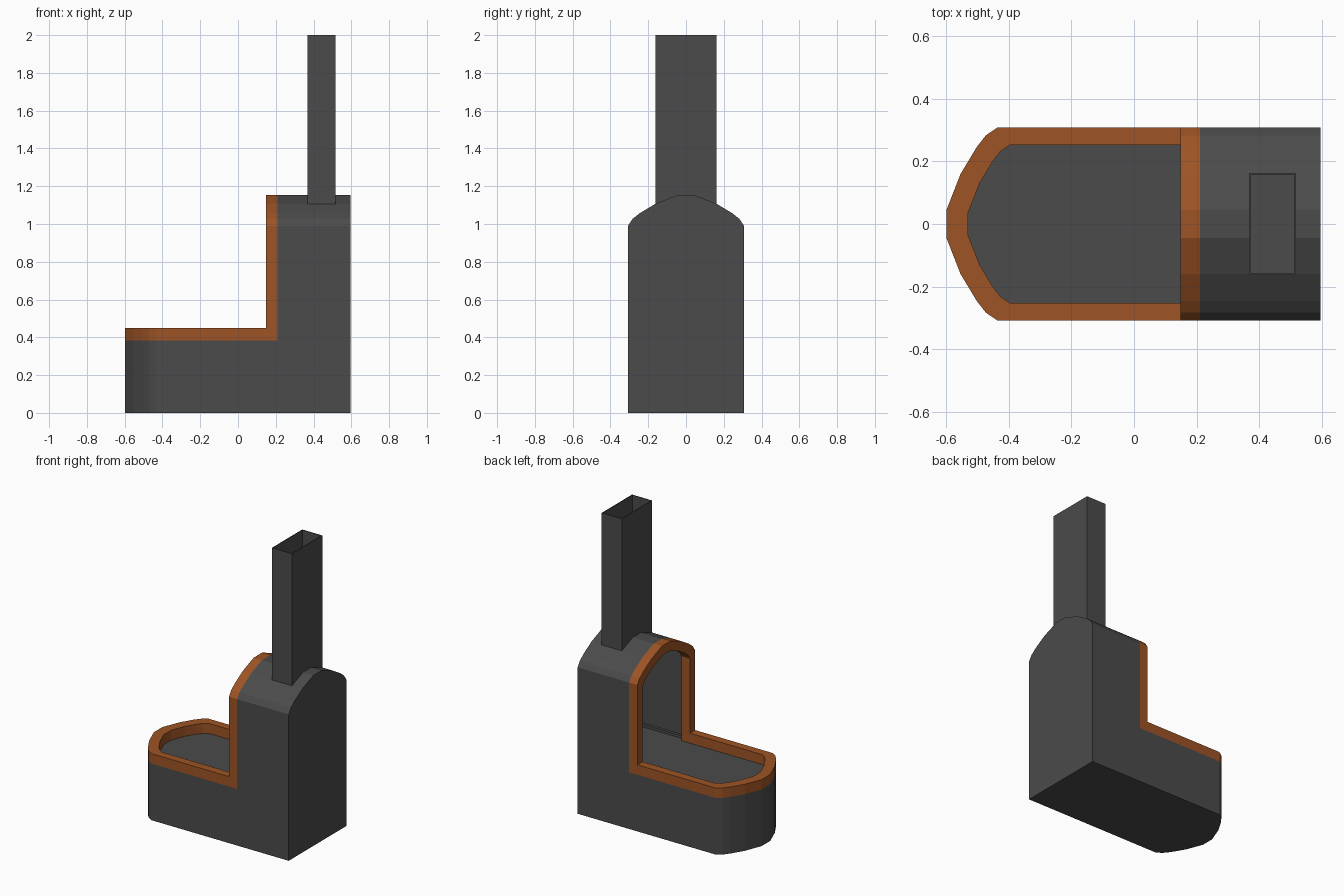
import bpy
import bmesh

cube = bpy.data.objects.get("Cube")
if cube:
    bpy.data.objects.remove(cube, do_unlink=True)


def material(name, colour):
    m = bpy.data.materials.new(name)
    m.use_nodes = True
    m.diffuse_color = colour
    m.node_tree.nodes["Principled BSDF"].inputs["Base Color"].default_value = colour
    return m


GREY = material("dark grey", (0.07, 0.07, 0.07, 1))
ORANGE = material("burnt orange", (0.34, 0.088, 0.018, 1))

# Half of the faceted arch shared by the nose and the roof: (half width, rise)
ARCH = [(0.308, 0), (0.283, 0.037), (0.245, 0.067), (0.16, 0.118), (0.045, 0.163)]


def outline(foot, spring, scale=1.0):
    """Arch outline with straight legs, running from one foot to the other."""
    half = [(ARCH[0][0] * scale, foot)]
    half += [(w * scale, spring + r * scale) for w, r in ARCH]
    return half + [(-w, v) for w, v in reversed(half)]


def upright(u, v, d):
    return (d, u, v)


def flat(u, v, d):
    return (-v, u, d)


def finish(name, bm, mat):
    bmesh.ops.recalc_face_normals(bm, faces=bm.faces)
    mesh = bpy.data.meshes.new(name)
    bm.to_mesh(mesh)
    bm.free()
    mesh.materials.append(mat)
    obj = bpy.data.objects.new(name, mesh)
    bpy.context.collection.objects.link(obj)
    return obj


def prism(name, pts, place, d0, d1, mat):
    bm = bmesh.new()
    a, b = [[bm.verts.new(place(u, v, d)) for u, v in pts] for d in (d0, d1)]
    bm.faces.new(a)
    bm.faces.new(b)
    for i in range(len(pts)):
        j = (i + 1) % len(pts)
        bm.faces.new((a[i], a[j], b[j], b[i]))
    return finish(name, bm, mat)


def band(name, outer, inner, place, d0, d1, mat):
    """Open arch-shaped strip between two outlines, given a depth."""
    bm = bmesh.new()
    rows = [[bm.verts.new(place(u, v, d)) for u, v in pts]
            for pts, d in ((outer, d0), (outer, d1), (inner, d1), (inner, d0))]
    for p, q in zip(rows, rows[1:] + rows[:1]):
        for i in range(len(outer) - 1):
            bm.faces.new((p[i], p[i + 1], q[i + 1], q[i]))
    for i in (0, -1):
        bm.faces.new([row[i] for row in rows])
    return finish(name, bm, mat)


def box(name, x0, x1, y0, y1, z0, z1, mat):
    pts = [(x0, y0), (x1, y0), (x1, y1), (x0, y1)]
    return prism(name, pts, lambda u, v, d: (u, v, d), z0, z1, mat)


X_BACK, X_FRAME, X_MOUTH = 0.595, 0.21, 0.148
Z_FLOOR, Z_SPRING = 0.383, 0.99

# Hearth base with rounded nose
prism("hearth_base", outline(-X_BACK, 0.435), flat, 0, Z_FLOOR, GREY)

# Raised rim around the hearth and arched frame round the mouth
band("hearth_rim", outline(-X_MOUTH, 0.435), outline(-X_MOUTH, 0.395, 0.82),
     flat, Z_FLOOR, 0.45, ORANGE)
band("mouth_frame", outline(Z_FLOOR, Z_SPRING), outline(Z_FLOOR, 0.955, 0.82),
     upright, X_MOUTH, X_FRAME, ORANGE)

# Hollow firebox with arched roof and closed back
firebox = band("firebox_shell", outline(Z_FLOOR, Z_SPRING),
               outline(Z_FLOOR, 0.985, 0.97), upright, X_FRAME, X_BACK - 0.01, GREY)
prism("firebox_back", outline(Z_FLOOR, Z_SPRING), upright, X_BACK - 0.01, X_BACK, GREY)
for side, s in (("left", 1), ("right", -1)):
    y0, y1 = sorted((s * 0.28, s * 0.3))
    box(side + "_inner_ledge", X_FRAME, X_BACK - 0.01, y0, y1, Z_FLOOR, 0.4, GREY)

# Flue opening through the roof
FX0, FX1, FY, WALL = 0.367, 0.517, 0.162, 0.005
cutter = box("flue_cutter", FX0 + WALL, FX1 - WALL, WALL - FY, FY - WALL, 1.0, 1.3, GREY)
cutter.hide_render = True
cutter.hide_viewport = True
cut = firebox.modifiers.new("flue_hole", "BOOLEAN")
cut.operation = "DIFFERENCE"
cut.solver = "EXACT"
cut.object = cutter

# Thin-walled chimney, open at the top
for name, x0, x1, y0, y1 in (
        ("chimney_inner_wall", FX0, FX0 + WALL, -FY, FY),
        ("chimney_outer_wall", FX1 - WALL, FX1, -FY, FY),
        ("chimney_right_wall", FX0 + WALL, FX1 - WALL, -FY, WALL - FY),
        ("chimney_left_wall", FX0 + WALL, FX1 - WALL, FY - WALL, FY)):
    box(name, x0, x1, y0, y1, 1.105, 2.0, GREY)
